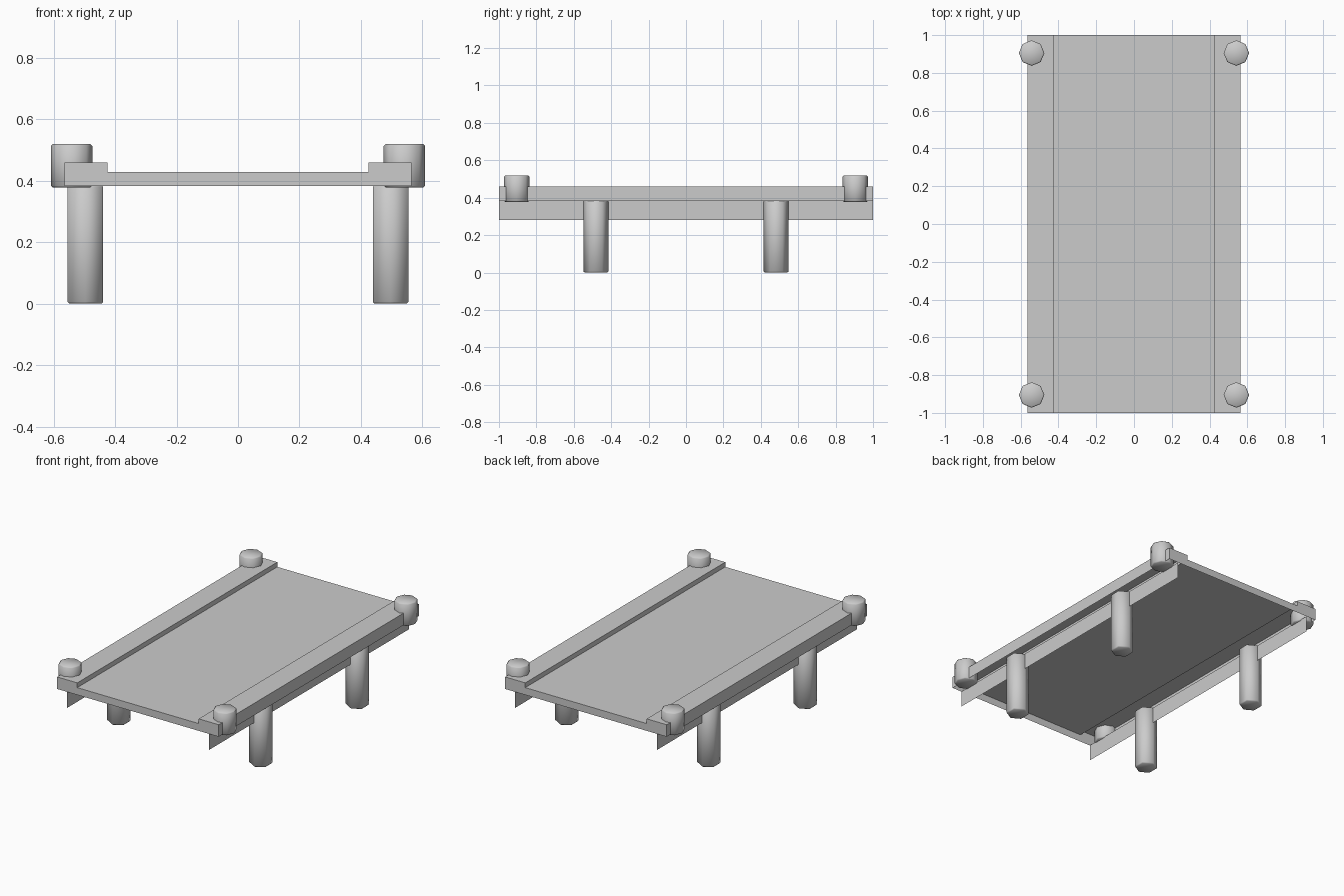
import bpy
import bmesh
from math import pi

if "Cube" in bpy.data.objects:
    bpy.data.objects.remove(bpy.data.objects["Cube"])


def add_object(name, bm):
    bmesh.ops.recalc_face_normals(bm, faces=bm.faces)
    mesh = bpy.data.meshes.new(name)
    bm.to_mesh(mesh)
    bm.free()
    obj = bpy.data.objects.new(name, mesh)
    bpy.context.collection.objects.link(obj)
    return obj


def post(name, x, y, z0, z1, sides, radius, turn):
    # Low-sided smooth cylinder with a small chamfer on both rims
    bpy.ops.mesh.primitive_cylinder_add(
        vertices=sides, radius=radius, depth=z1 - z0,
        location=(x, y, (z0 + z1) / 2), rotation=(0, 0, turn))
    obj = bpy.context.object
    obj.name = name
    bm = bmesh.new()
    bm.from_mesh(obj.data)
    rims = [e for e in bm.edges if abs(e.verts[0].co.z - e.verts[1].co.z) < 1e-5]
    bmesh.ops.bevel(bm, geom=rims, offset=0.006, segments=1, affect='EDGES')
    for f in bm.faces:
        f.smooth = True
    bm.to_mesh(obj.data)
    bm.free()
    return obj


# Deck shell: stepped cross-section run along y, open underneath
profile = [(-0.565, 0.383), (-0.565, 0.459), (-0.425, 0.459), (-0.425, 0.429),
           (0.425, 0.429), (0.425, 0.459), (0.565, 0.459), (0.565, 0.383)]
bm = bmesh.new()
front = [bm.verts.new((x, -1, z)) for x, z in profile]
back = [bm.verts.new((x, 1, z)) for x, z in profile]
for i in range(len(profile) - 1):
    bm.faces.new((front[i], front[i + 1], back[i + 1], back[i]))
bm.faces.new(front)
bm.faces.new(back[::-1])
add_object("deck", bm)

for sx, side in ((-1, "left"), (1, "right")):
    # Thin side beam under each curb
    bm = bmesh.new()
    x = sx * 0.497
    bm.faces.new([bm.verts.new((x, y, z)) for y, z in
                  ((-1, 0.281), (1, 0.281), (1, 0.383), (-1, 0.383))])
    add_object(side + "_beam", bm)

    for sy, end in ((-1, "front"), (1, "back")):
        # Corner bollard and support pile
        post(f"{end}_{side}_bollard", sx * 0.542, sy * 0.905, 0.378, 0.52, 8, 0.0675, 0)
        post(f"{end}_{side}_pile", sx * 0.497, sy * 0.482, 0, 0.386, 6, 0.067, 0)
